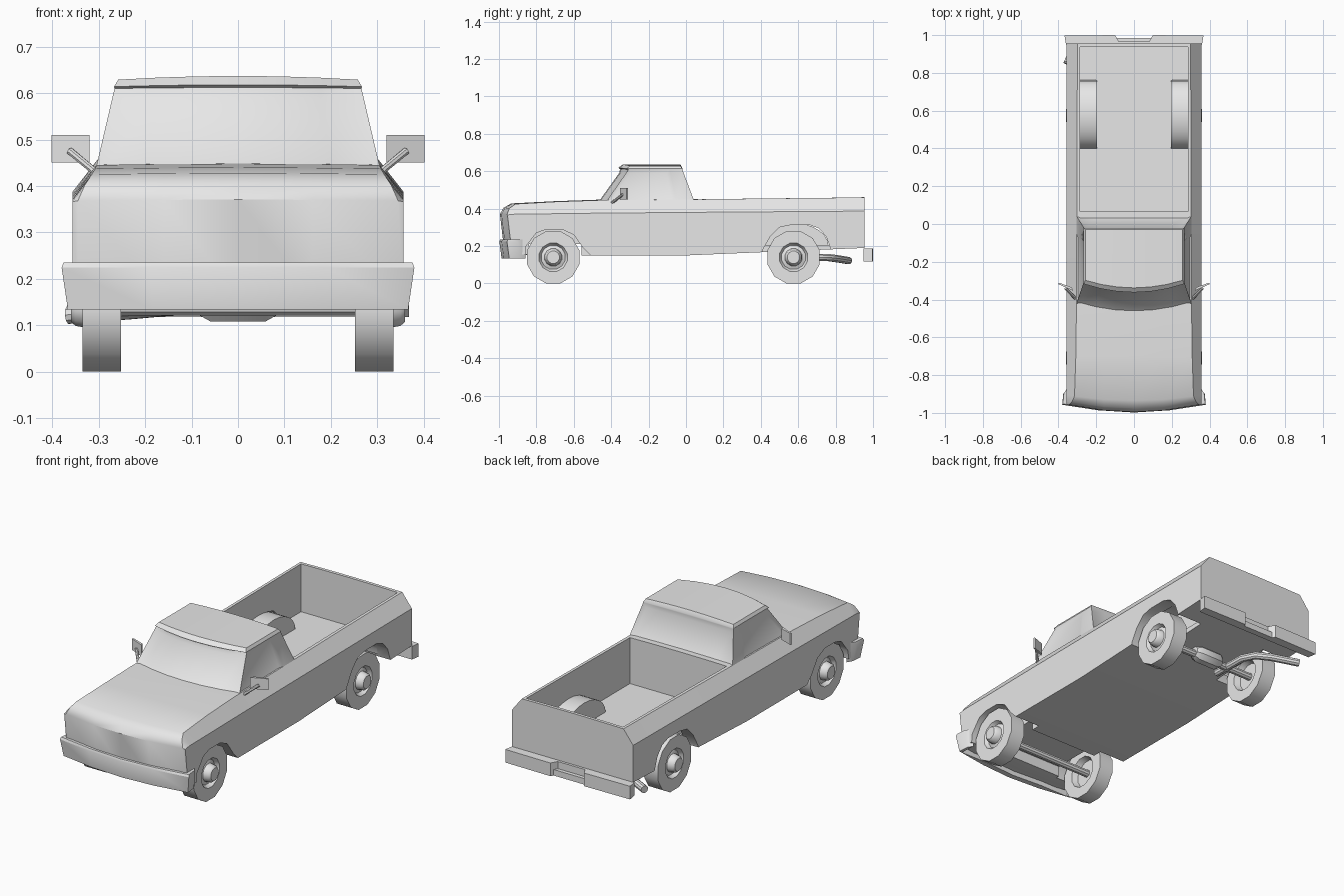
import bpy, bmesh, math
from mathutils import Vector

old = bpy.data.objects.get("Cube")
if old:
    bpy.data.objects.remove(old)

grey = bpy.data.materials.new("plain_grey")
grey.use_nodes = True
grey.diffuse_color = (0.8, 0.8, 0.8, 1)
grey.node_tree.nodes["Principled BSDF"].inputs["Base Color"].default_value = (0.8, 0.8, 0.8, 1)


def finish(name, bm):
    """Turn a bmesh into a named grey object."""
    bmesh.ops.recalc_face_normals(bm, faces=bm.faces)
    mesh = bpy.data.meshes.new(name)
    bm.to_mesh(mesh)
    bm.free()
    mesh.materials.append(grey)
    ob = bpy.data.objects.new(name, mesh)
    bpy.context.collection.objects.link(ob)
    return ob


def loft(loops, cap="ngon"):
    """Skin matching closed loops; 'strip' caps pair opposite points."""
    bm = bmesh.new()
    rings = [[bm.verts.new(p) for p in loop] for loop in loops]
    n = len(rings[0])
    for a, b in zip(rings, rings[1:]):
        for i in range(n):
            j = (i + 1) % n
            bm.faces.new((a[i], a[j], b[j], b[i]))
    for ring in (rings[0], rings[-1]):
        if cap == "ngon":
            bm.faces.new(ring)
        elif cap == "strip":
            for i in range(n // 2 - 1):
                bm.faces.new((ring[i], ring[i + 1], ring[n - 2 - i], ring[n - 1 - i]))
    bmesh.ops.recalc_face_normals(bm, faces=bm.faces)
    return bm


def side_prism(name, outline, x0, x1):
    return finish(name, loft([[(x, y, z) for y, z in outline] for x in (x0, x1)]))


def top_prism(name, outline, z0, z1):
    return finish(name, loft([[(x, y, z) for x, y in outline] for z in (z0, z1)]))


def tube(name, path, radius, sides=10):
    pts = [Vector(p) for p in path]
    loops = []
    for i, p in enumerate(pts):
        d = (pts[min(i + 1, len(pts) - 1)] - pts[max(i - 1, 0)]).normalized()
        u = d.cross(Vector((0, 0, 1))).normalized()
        v = d.cross(u)
        loops.append([p + radius * (u * math.cos(a) + v * math.sin(a))
                      for a in (math.tau * k / sides for k in range(sides))])
    return finish(name, loft(loops))


def lathe_x(name, profile, y, z, sides):
    """Revolve (x, radius) points about an axis along x, with a flat at the bottom."""
    loops = []
    for x, r in profile:
        angles = [math.tau * (k + 0.5) / sides for k in range(sides)]
        loops.append([(x, y + r * math.sin(a), z + r * math.cos(a)) for a in angles])
    return finish(name, loft(loops))


def cut(target, cutter):
    cutter.hide_render = True
    mod = target.modifiers.new("cut", "BOOLEAN")
    mod.operation, mod.solver, mod.object = "DIFFERENCE", "EXACT", cutter
    bpy.context.view_layer.objects.active = target
    bpy.ops.object.modifier_apply(modifier=mod.name)
    bpy.data.objects.remove(cutter)


# Body shell: y, top z, shoulder x, shoulder z, bottom z, nose bow
W = 0.357
stations = [
    (-0.995, 0.368, 0.345, 0.366, 0.16, 0.04),
    (-0.975, 0.402, 0.33, 0.369, 0.16, 0.036),
    (-0.935, 0.425, 0.315, 0.371, 0.155, 0.03),
    (-0.7, 0.437, 0.308, 0.373, 0.15, 0),
    (-0.47, 0.445, 0.305, 0.376, 0.15, 0),
    (0.0, 0.449, 0.303, 0.38, 0.15, 0),
    (0.4, 0.454, 0.301, 0.383, 0.167, 0),
    (0.955, 0.46, 0.3, 0.387, 0.19, 0),
]
loops = []
for y, zt, xs, zs, zb, bow in stations:
    xz = [(-W, zs), (-xs, zt), (-0.16, zt + 0.002), (0, zt + 0.003),
          (0.16, zt + 0.002), (xs, zt), (W, zs)]
    xz += [(x, zb) for x, _ in reversed(xz)]
    loops.append([(x, y + bow * (x / W) ** 2 + 3 * bow * max(0, 0.37 - z), z) for x, z in xz])
body = finish("body", loft(loops, "strip"))

# Cargo bed and wheel arches
B = 0.285
cut(body, top_prism("bed_cutter", [(-B, 0.065), (B, 0.065), (B, 0.938), (-B, 0.938)], 0.205, 0.6))
front_arch = [(-0.865, 0.1), (-0.855, 0.2), (-0.8, 0.27), (-0.75, 0.288), (-0.66, 0.288),
              (-0.6, 0.26), (-0.55, 0.19), (-0.5, 0.14), (-0.5, 0.1)]
rear_arch = [(0.39, 0.1), (0.41, 0.18), (0.45, 0.25), (0.5, 0.3), (0.56, 0.313),
             (0.66, 0.313), (0.71, 0.295), (0.75, 0.25), (0.775, 0.18), (0.775, 0.1)]
for s in (-1, 1):
    for arch in (front_arch, rear_arch):
        cut(body, side_prism("arch_cutter", arch, 0.205 * s, 0.45 * s))
cut(body, top_prism("axle_cutter", [(-0.25, -0.84), (0.25, -0.84), (0.25, -0.56), (-0.25, -0.56)],
                    0.05, 0.21))

# Cab with recessed windows


def cab_loop(z, half, front, bow, rear, crown):
    ts = [k / 3 for k in range(-3, 4)]
    pts = [(half * t, front + bow * t * t, z + crown * (1 - t * t)) for t in ts]
    return pts + [(half * t, rear, z + crown * (1 - t * t)) for t in reversed(ts)]


bm = loft([cab_loop(0.43, 0.308, -0.482, 0.05, 0.048, 0),
           cab_loop(0.61, 0.266, -0.352, 0.045, -0.02, 0.002),
           cab_loop(0.614, 0.267, -0.362, 0.045, -0.02, 0.004),
           cab_loop(0.629, 0.258, -0.338, 0.04, -0.03, 0.008)], "strip")
bmesh.ops.bisect_plane(bm, geom=bm.verts[:] + bm.edges[:] + bm.faces[:],
                       plane_co=(0, -0.055, 0.45), plane_no=(0, 0.15, 0.03))
bm.normal_update()
panes = {"front": [], "rear": [], "left": [], "right": []}
for f in bm.faces:
    n, c = f.normal, f.calc_center_median()
    if c.z > 0.59 or abs(n.z) > 0.9:
        continue
    if n.y < -0.5:
        panes["front"].append(f)
    elif n.y > 0.5:
        panes["rear"].append(f)
    elif abs(n.x) > 0.7 and c.y < -0.08:
        panes["left" if n.x > 0 else "right"].append(f)
for faces in panes.values():
    if faces:
        bmesh.ops.inset_region(bm, faces=faces, thickness=0.02, depth=-0.008,
                               use_even_offset=True)
finish("cab", bm)

# Front bumper wrapping round the nose
loops = []
for x, y in [(-0.375, -0.9), (-0.38, -0.957), (-0.19, -0.986), (0, -0.998),
             (0.19, -0.986), (0.38, -0.957), (0.375, -0.9)]:
    end = 0.03 * (abs(x) < 0.378)
    loops.append([(x * 0.99, y + 0.005, 0.235), (x, y, 0.224), (x * 0.965, y + 0.012, 0.134),
                  (x * 0.92, y + 0.012 + end, 0.134), (x * 0.92, y + 0.012 + end, 0.235)])
finish("front_bumper", loft(loops))

# Rear bumper with a stepped middle
half = [(0.08, 0.965), (0.1, 1.0), (0.368, 0.997), (0.36, 0.95)]
top_prism("rear_bumper", half + [(-x, y) for x, y in reversed(half)], 0.118, 0.188)
top_prism("rear_bumper_step", [(-0.1, 0.95), (0.1, 0.95), (0.1, 0.985), (-0.1, 0.985)], 0.118, 0.15)

# Wheels, tubs and mirrors on both sides
AXLES = {"front": -0.71, "rear": 0.575}
wheel = [(0.285, 0.02), (0.285, 0.075), (0.252, 0.085), (0.252, 0.145), (0.335, 0.145),
         (0.335, 0.078), (0.315, 0.066), (0.322, 0.048), (0.35, 0.043), (0.36, 0.034), (0.36, 0.01)]
for s, side in ((1, "left"), (-1, "right")):
    for end, y in AXLES.items():
        lathe_x(f"{end}_wheel_{side}", [(x * s, r) for x, r in wheel], y, 0.14, 12)
    # Tub: an arc shell, open underneath and outside
    arc = [(0.58 - 0.182 * math.cos(a), 0.2 + 0.122 * math.sin(a))
           for a in (math.pi * k / 12 for k in range(13))]
    bm = loft([[(x * s, y, z) for y, z in arc] for x in (0.195, 0.29)])
    gone = [f for f in bm.faces if f.normal.z < -0.9 or f.normal.x * s > 0.9]
    bmesh.ops.delete(bm, geom=gone, context="FACES")
    finish(f"wheel_tub_{side}", bm)
    top_prism(f"mirror_{side}", [(0.32 * s, -0.354), (0.402 * s, -0.318), (0.397 * s, -0.311),
                                 (0.33 * s, -0.335)], 0.45, 0.51)
    tube(f"mirror_arm_{side}", [(0.295 * s, -0.41, 0.42), (0.362 * s, -0.34, 0.475)], 0.008, 8)

# Axles, differential and exhaust
for end, y in AXLES.items():
    tube(f"{end}_axle", [(-0.29, y, 0.14), (0.29, y, 0.14)], 0.02)
lathe_x("differential", [(-0.085, 0.03), (-0.06, 0.045), (0.06, 0.045), (0.085, 0.03)],
        AXLES["rear"], 0.15, 8)
tube("exhaust_pipe", [(-0.13, 0.5, 0.14), (-0.135, 0.7, 0.14), (-0.165, 0.765, 0.138),
                      (-0.23, 0.81, 0.132), (-0.365, 0.87, 0.122)], 0.02)

# Smooth shading with crisp edges
bpy.ops.object.select_all(action="DESELECT")
for ob in bpy.context.collection.objects:
    if ob.type == "MESH" and grey.name in ob.data.materials:
        ob.select_set(True)
        bpy.context.view_layer.objects.active = ob
bpy.ops.object.shade_smooth_by_angle(angle=math.radians(34))
